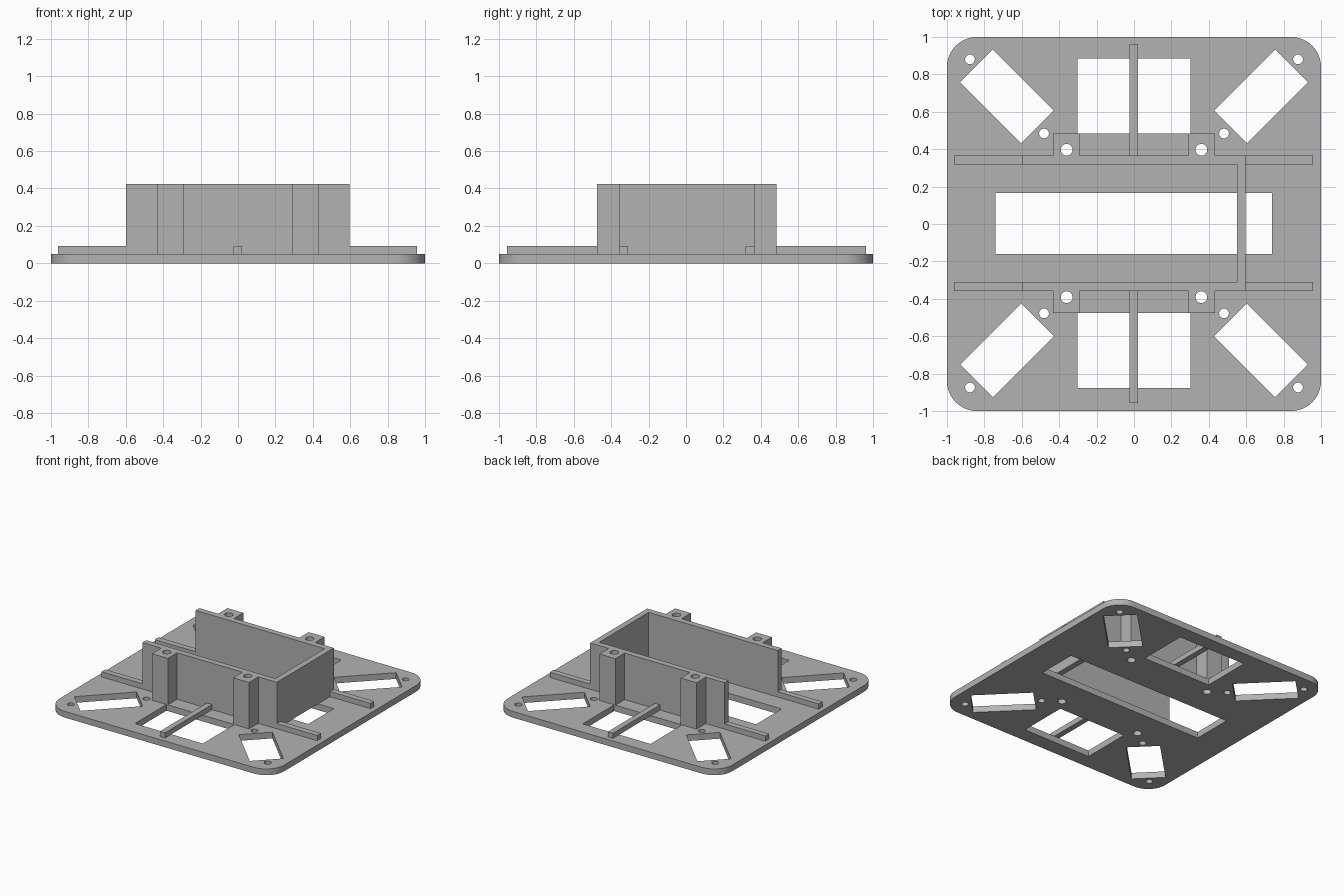
import bpy, bmesh, math
from mathutils import Vector

if "Cube" in bpy.data.objects:
    bpy.data.objects.remove(bpy.data.objects["Cube"])

grey = bpy.data.materials.new("plain grey")
grey.diffuse_color = (0.45, 0.45, 0.45, 1)
grey.use_nodes = True
grey.node_tree.nodes["Principled BSDF"].inputs["Base Color"].default_value = grey.diffuse_color

OY = 0.003    # small offset of everything on the plate
T = 0.05      # plate thickness
TOP = 0.424   # top of walls and posts


def prisms(name, outlines, z0, z1):
    """One object made of 2D outlines extruded from z0 to z1."""
    bm = bmesh.new()
    for pts in outlines:
        low = [bm.verts.new((x, y, z0)) for x, y in pts]
        high = [bm.verts.new((x, y, z1)) for x, y in pts]
        bm.faces.new(low)
        bm.faces.new(high)
        n = len(pts)
        for i in range(n):
            j = (i + 1) % n
            bm.faces.new((low[i], low[j], high[j], high[i]))
    bmesh.ops.recalc_face_normals(bm, faces=bm.faces)
    me = bpy.data.meshes.new(name)
    bm.to_mesh(me)
    bm.free()
    ob = bpy.data.objects.new(name, me)
    bpy.context.collection.objects.link(ob)
    me.materials.append(grey)
    return ob


def rect(x0, x1, y0, y1):
    return [(x0, y0 + OY), (x1, y0 + OY), (x1, y1 + OY), (x0, y1 + OY)]


def circle(cx, cy, r, n=32):
    return [(cx + r * math.cos(2 * math.pi * i / n),
             cy + OY + r * math.sin(2 * math.pi * i / n)) for i in range(n)]


def slanted(cx, cy, length, width, angle):
    c, s = math.cos(angle), math.sin(angle)
    corners = [(-length, -width), (length, -width), (length, width), (-length, width)]
    return [(cx + (u * c - v * s) / 2, cy + OY + (u * s + v * c) / 2) for u, v in corners]


def cut(target, cutter):
    """Subtract the cutter, then remove it."""
    mod = target.modifiers.new("cut", 'BOOLEAN')
    mod.operation = 'DIFFERENCE'
    mod.solver = 'EXACT'
    mod.object = cutter
    bpy.context.view_layer.update()
    dg = bpy.context.evaluated_depsgraph_get()
    me = bpy.data.meshes.new_from_object(target.evaluated_get(dg))
    target.modifiers.clear()
    target.data = me
    bpy.data.objects.remove(cutter)


def smooth(ob):
    bpy.ops.object.select_all(action='DESELECT')
    ob.select_set(True)
    bpy.context.view_layer.objects.active = ob
    bpy.ops.object.shade_smooth_by_angle(angle=math.radians(30))


SIGNS = [(sx, sy) for sx in (-1, 1) for sy in (-1, 1)]

# Base plate with rounded corners
R = 0.16
outline = []
for k, (sx, sy) in enumerate([(1, 1), (-1, 1), (-1, -1), (1, -1)]):
    for i in range(13):
        a = math.pi / 2 * (k + i / 12)
        outline.append((sx * (1 - R) + R * math.cos(a), sy * (1 - R) + R * math.sin(a)))
plate = prisms("base_plate", [outline], 0, T)

# Windows, diagonal slots and screw holes through the plate
holes = [rect(-0.74, 0.738, -0.163, 0.162)]
for sy in (-1, 1):
    holes.append(rect(-0.303, 0.301, *sorted((sy * 0.48, sy * 0.881))))
for sx, sy in SIGNS:
    holes.append(slanted(sx * 0.679, sy * 0.679, 0.461, 0.249, sx * sy * math.pi / 4))
    holes.append(circle(sx * 0.877, sy * 0.877, 0.026))
    holes.append(circle(sx * 0.481, sy * 0.481, 0.026))
    holes.append(circle(sx * 0.36, sy * 0.394, 0.032))
cut(plate, prisms("plate_cutter", holes, -0.1, 0.2))
smooth(plate)

# Three-sided box wall, open on the left
W0, W1 = 0.314, 0.362
prisms("box_wall", [[(x, y + OY) for x, y in (
    (-0.6, -W1), (0.597, -W1), (0.597, W1), (-0.6, W1),
    (-0.6, W0), (0.55, W0), (0.55, -W0), (-0.6, -W0))]], T, TOP)

# Four screw posts against the walls
for sx, sy in SIGNS:
    post = prisms("screw_post", [rect(*sorted((sx * 0.291, sx * 0.432)),
                                      *sorted((sy * W1, sy * 0.48)))], T, TOP)
    cut(post, prisms("post_cutter", [circle(sx * 0.36, sy * 0.394, 0.0315)], 0, 0.6))
    smooth(post)

# Low ribs running outwards from the box
for sy in (-1, 1):
    ys = sorted((sy * W0, sy * W1))
    prisms("side_rib", [rect(-0.963, -0.6, *ys), rect(0.597, 0.957, *ys)], T, 0.092)
    prisms("cross_rib", [rect(-0.025, 0.021, *sorted((sy * W1, sy * 0.96)))], T, 0.092)
